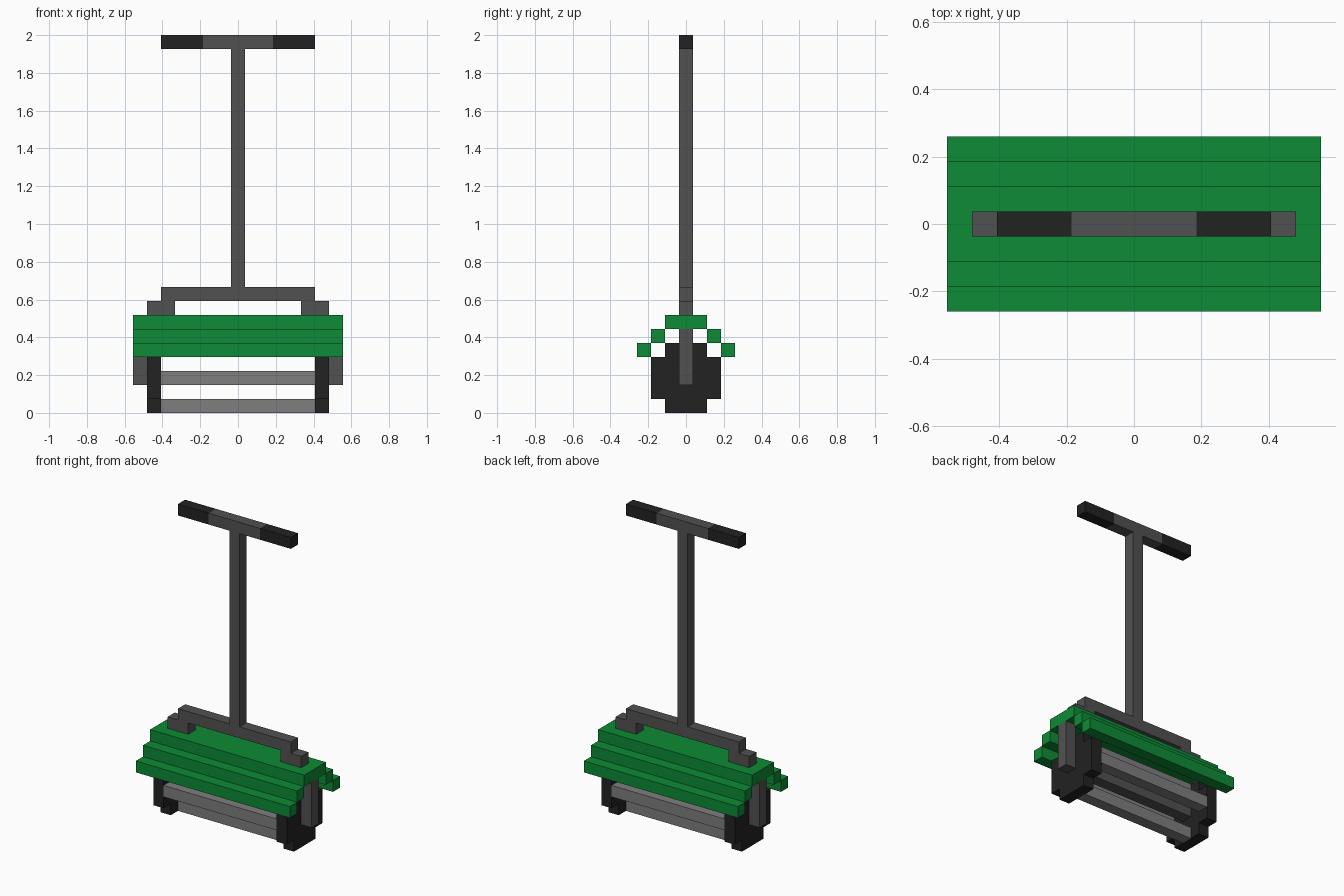
import bpy
import bmesh

cube = bpy.data.objects.get("Cube")
if cube:
    bpy.data.objects.remove(cube, do_unlink=True)

U = 2 / 27  # edge of one block


def material(name, r, g, b):
    m = bpy.data.materials.new(name)
    m.use_nodes = True
    m.diffuse_color = (r, g, b, 1)
    m.node_tree.nodes["Principled BSDF"].inputs["Base Color"].default_value = (r, g, b, 1)
    return m


green = material("green", 0.004, 0.258, 0.037)
frame = material("dark grey", 0.083, 0.083, 0.083)
black = material("black", 0.016, 0.016, 0.016)
steel = material("steel grey", 0.21, 0.21, 0.21)


def blocks(name, mat, *boxes):
    """Object made of boxes, each given as x, y, z ranges in block units."""
    bm = bmesh.new()
    for ranges in boxes:
        verts = bmesh.ops.create_cube(bm, size=1)["verts"]
        for v in verts:
            v.co = [U * (lo + (hi - lo) * (c + 0.5)) for c, (lo, hi) in zip(v.co, ranges)]
    mesh = bpy.data.meshes.new(name)
    bm.to_mesh(mesh)
    bm.free()
    mesh.materials.append(mat)
    obj = bpy.data.objects.new(name, mesh)
    bpy.context.collection.objects.link(obj)
    return obj


def span(a, b, side):
    return tuple(sorted((a * side, b * side)))


def around(half):
    return (-half, half)


mid = around(0.5)

# Handle and pole
blocks("handle_bar", frame, (around(2.5), mid, (26, 27)))
blocks("pole", frame, (mid, mid, (9, 26)))
blocks("yoke", frame, (around(5.5), mid, (8, 9)))

# Stepped hood
blocks("hood_top", green, (around(7.5), around(1.5), (6, 7)))
for side, end in ((-1, "front"), (1, "back")):
    blocks("hood_" + end, green,
           (around(7.5), span(1.5, 2.5, side), (5, 6)),
           (around(7.5), span(2.5, 3.5, side), (4, 5)))

# Mirrored side parts
for side, end in ((-1, "right"), (1, "left")):
    blocks("grip_" + end, black, (span(2.5, 5.5, side), mid, (26, 27)))
    blocks("yoke_foot_" + end, frame, (span(4.5, 6.5, side), mid, (7, 8)))
    blocks("bracket_" + end, frame, (span(6.5, 7.5, side), mid, (2, 6)))
    rim = span(5.5, 6.5, side)
    blocks("wheel_" + end, black,
           (rim, around(1.5), (0, 1)),
           (rim, around(2.5), (1, 4)),
           (rim, around(1.5), (4, 5)))

# Cutting reel: axle with four blades
blocks("axle", frame, (around(5.5), mid, (2, 3)))
for name, y, z in (("front", -2, 2), ("back", 2, 2), ("bottom", 0, 0), ("top", 0, 4)):
    blocks("blade_" + name, steel, (around(5.5), (y - 0.5, y + 0.5), (z, z + 1)))
